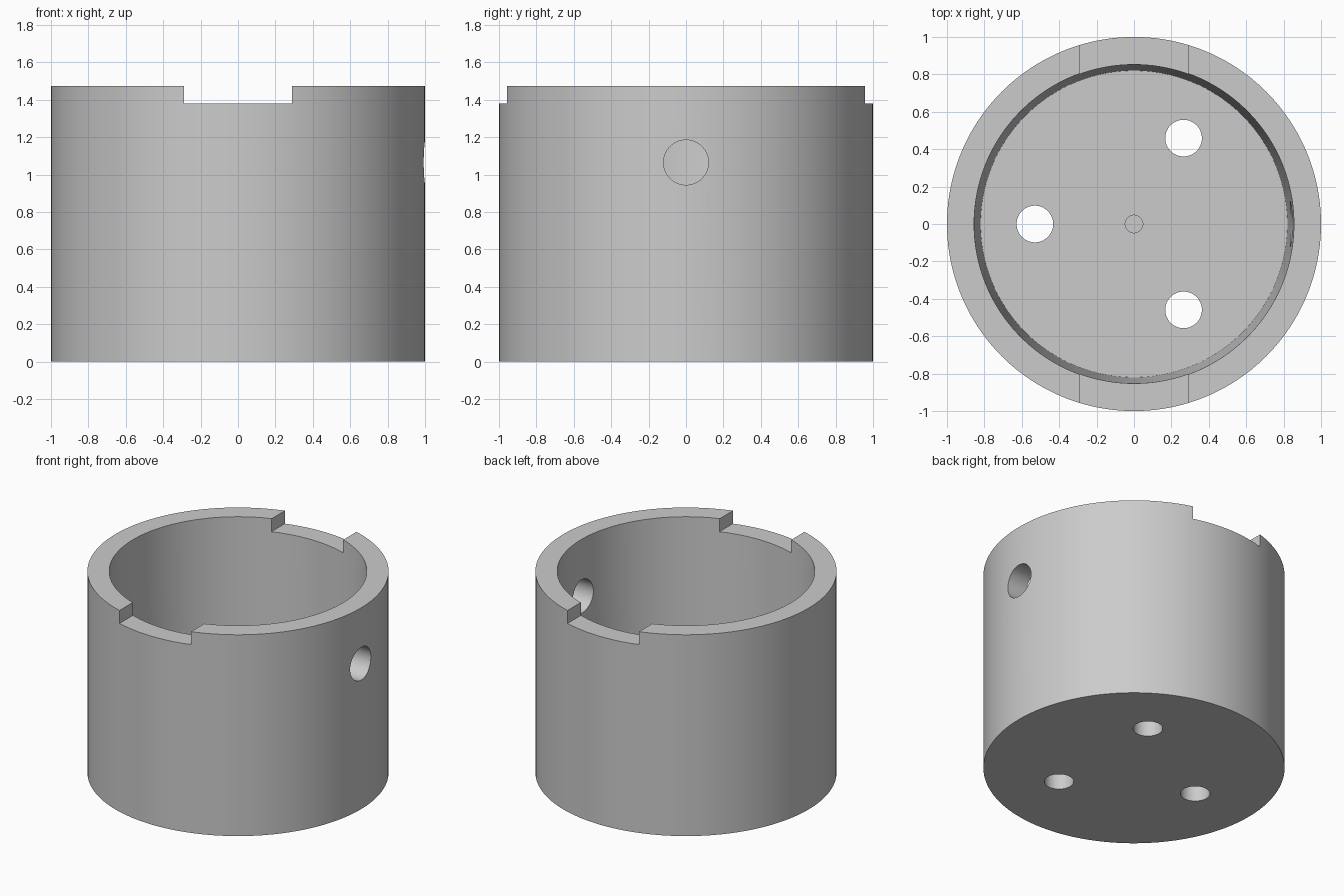
import bpy
from math import cos, sin, pi, radians

cube = bpy.data.objects.get("Cube")
if cube:
    bpy.data.objects.remove(cube, do_unlink=True)

HEIGHT, FLOOR, NOTCH_Z = 1.475, 0.2, 1.38
RIM_R, FLOOR_R = 0.855, 0.82

grey = bpy.data.materials.new("light_grey")
grey.use_nodes = True
grey.diffuse_color = (0.6, 0.6, 0.6, 1)
grey.node_tree.nodes["Principled BSDF"].inputs["Base Color"].default_value = (0.6, 0.6, 0.6, 1)


def frustum(name, r1, r2, z1, z2, xy=(0, 0), sides=64):
    """Upright round solid between two heights."""
    bpy.ops.mesh.primitive_cone_add(vertices=sides, radius1=r1, radius2=r2, depth=z2 - z1,
                                    location=(*xy, (z1 + z2) / 2))
    ob = bpy.context.object
    ob.name = name
    ob.data.materials.append(grey)
    return ob


def cut(target, cutter):
    """Subtract the cutter, then discard it."""
    cutter.hide_render = True
    mod = target.modifiers.new("cut", 'BOOLEAN')
    mod.operation, mod.solver, mod.object = 'DIFFERENCE', 'EXACT', cutter
    bpy.context.view_layer.objects.active = target
    bpy.ops.object.modifier_apply(modifier=mod.name)
    bpy.data.objects.remove(cutter, do_unlink=True)


# Cup body
cup = frustum("round_cup", 1, 1, 0, HEIGHT, sides=160)

# Tapered cavity, extended past the rim at the same slope
over = 0.1
top_r = RIM_R + (RIM_R - FLOOR_R) * over / (HEIGHT - FLOOR)
cut(cup, frustum("cavity_cutter", FLOOR_R, top_r, FLOOR, HEIGHT + over, sides=160))

# Notches in the front and back of the rim
bpy.ops.mesh.primitive_cube_add(size=1, location=(0, 0, NOTCH_Z + 0.1))
notch = bpy.context.object
notch.name = "notch_cutter"
notch.scale = (0.58, 2.4, 0.2)
notch.data.materials.append(grey)
cut(cup, notch)

# Three through holes in the floor
for i in range(3):
    a = pi + i * 2 * pi / 3
    cut(cup, frustum("floor_hole_cutter", 0.098, 0.098, -0.1, FLOOR + 0.1,
                     (0.53 * cos(a), 0.53 * sin(a))))

# Shallow centre pit
cut(cup, frustum("centre_pit_cutter", 0.047, 0.047, FLOOR - 0.06, FLOOR + 0.1))

# Side hole through the left wall
side = frustum("side_hole_cutter", 0.12, 0.12, -0.3, 0.3)
side.rotation_euler.y = pi / 2
side.location = (0.95, 0, 1.065)
cut(cup, side)

# Smooth walls with crisp edges
bpy.ops.object.select_all(action='DESELECT')
cup.select_set(True)
bpy.context.view_layer.objects.active = cup
bpy.ops.object.shade_smooth_by_angle(angle=radians(30))
